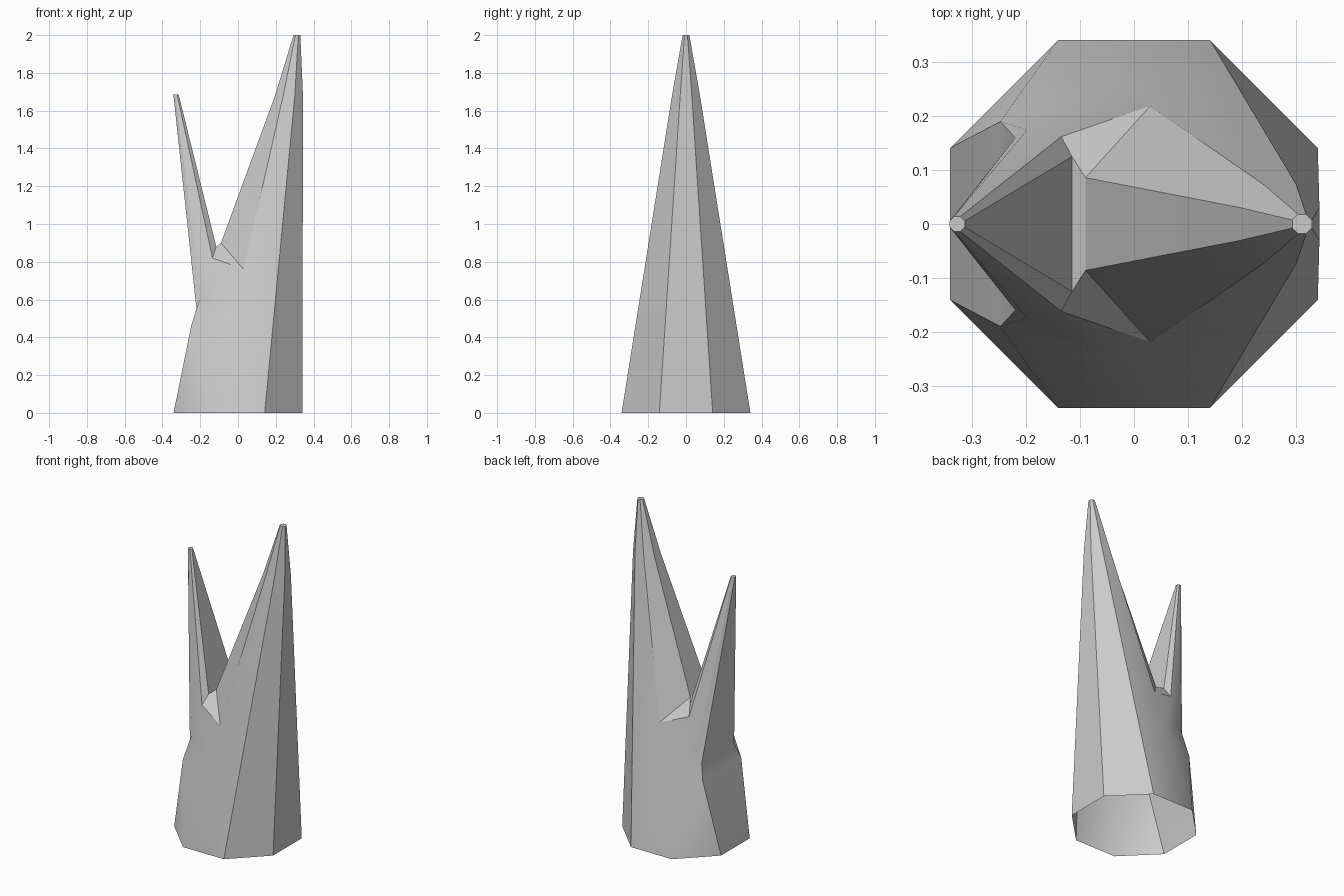
import bpy, bmesh

if "Cube" in bpy.data.objects:
    bpy.data.objects.remove(bpy.data.objects["Cube"])

bm = bmesh.new()
P = {}


def pair(name, x, y, z):
    """A point and its mirror across y = 0."""
    for s in (1, -1):
        P[name, s] = bm.verts.new((x, s * y, z))


def octagon(names, cx, z, a, x_shift=0.0):
    """Octagonal section with flats facing x; a is half its width."""
    h = a * 0.414
    for n, (x, y) in zip(names, ((-a, h), (-h, a), (h, a), (a, h))):
        pair(n, cx + x, y, z)


def sides(*faces):
    """Faces on the +y side, repeated on the -y side."""
    for f in faces:
        for s in (1, -1):
            bm.faces.new([P[n, s] for n in f.split()])


def bridges(*edges):
    """Quads that cross the middle between two mirrored pairs."""
    for e in edges:
        a, b = e.split()
        bm.faces.new((P[a, 1], P[a, -1], P[b, -1], P[b, 1]))


def cap(names):
    bm.faces.new([P[n, 1] for n in names] + [P[n, -1] for n in reversed(names)])


# main spike: open octagonal foot, narrow shoulder, blunt tip
octagon(("L0", "M0", "N0", "R0"), 0, 0, 0.341)
octagon(("L3", "M3", "N3", "R3"), 0.27, 1.68, 0.074)
octagon(("L4", "M4", "N4", "R4"), 0.312, 2.0, 0.018)

# fork area on the left of the spike
pair("L1", -0.248, 0.19, 0.46)
pair("M1", -0.02, 0.255, 0.53)
pair("M2", 0.03, 0.219, 0.76)
pair("L2", -0.09, 0.086, 0.90)

# branch: slanted root and blunt tip
pair("a", -0.22, 0.16, 0.55)
pair("b", -0.198, 0.175, 0.62)
pair("c", -0.135, 0.162, 0.82)
pair("d", -0.115, 0.125, 0.88)
octagon(("at", "bt", "ct", "dt"), -0.328, 1.685, 0.014)

# spike walls
sides("M0 M1 M2 M3 N3 N0", "N0 N3 R3 R0", "M2 L2 L3 M3",
      "L3 L4 M4 M3", "M3 M4 N4 N3", "N3 N4 R4 R3")
bridges("R0 R3", "R3 R4", "L2 L3", "L3 L4")
cap(("L4", "M4", "N4", "R4"))

# swelling around the branch root
sides("L0 M0 L1", "M0 M1 L1", "L1 M1 b a", "M1 M2 c b", "M2 L2 d c")
bridges("L0 L1", "L1 a", "d L2")

# branch walls
sides("a b bt at", "b c ct bt", "c d dt ct")
bridges("a at", "d dt")
cap(("at", "bt", "ct", "dt"))

bmesh.ops.recalc_face_normals(bm, faces=bm.faces)
mesh = bpy.data.meshes.new("forked_spike")
bm.to_mesh(mesh)
bm.free()
spike = bpy.data.objects.new("forked_spike", mesh)
bpy.context.collection.objects.link(spike)
bpy.context.view_layer.objects.active = spike
spike.select_set(True)
bpy.ops.object.shade_smooth_by_angle()
